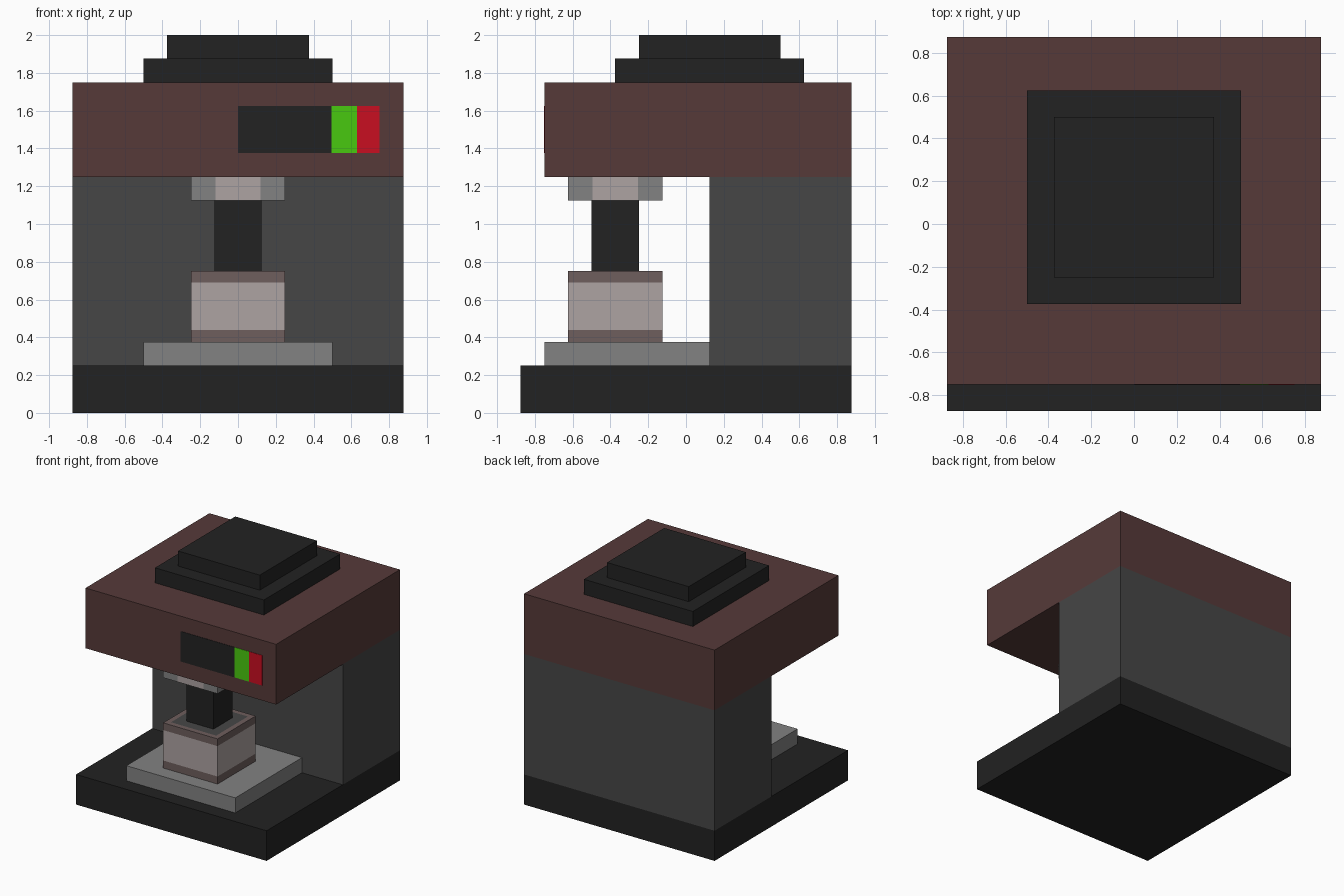
import bpy, bmesh
from mathutils import Vector

if "Cube" in bpy.data.objects:
    bpy.data.objects.remove(bpy.data.objects["Cube"])


def material(name, *rgb):
    """Flat material from 8-bit display values, converted to linear."""
    col = [((c / 255 + 0.055) / 1.055) ** 2.4 for c in rgb] + [1]
    m = bpy.data.materials.new(name)
    m.use_nodes = True
    m.diffuse_color = col
    m.node_tree.nodes["Principled BSDF"].inputs["Base Color"].default_value = col
    return m


black = material("black", 34, 34, 34)
brown = material("dark brown", 86, 58, 57)
wall = material("dark grey", 70, 70, 70)
steel = material("steel grey", 130, 130, 130)
cream = material("pale cream", 173, 163, 162)
band = material("muted brown", 110, 94, 93)
green = material("green", 73, 201, 16)
red = material("red", 201, 14, 33)


def block(name, x, y, z, *mats, cuts=(), inset=0, rule=None):
    """Box from ranges; cut along (axis, position) planes and paint by rule."""
    bm = bmesh.new()
    bmesh.ops.create_cube(bm, size=1)
    for v in bm.verts:
        v.co = Vector([lo + (hi - lo) * (c + 0.5)
                       for c, (lo, hi) in zip(v.co, (x, y, z))])
    for axis, pos in cuts:
        normal, point = Vector(), Vector()
        normal[axis], point[axis] = 1, pos
        bmesh.ops.bisect_plane(bm, geom=bm.verts[:] + bm.edges[:] + bm.faces[:],
                               plane_co=point, plane_no=normal)
    bm.normal_update()
    if rule:
        for f in bm.faces:
            f.material_index = rule(f.calc_center_median(), f.normal)
    if inset:
        top = [f for f in bm.faces if f.normal.z > 0.9]
        bmesh.ops.inset_region(bm, faces=top, thickness=inset)
        for f in top:
            f.material_index = len(mats) - 1
    mesh = bpy.data.meshes.new(name)
    bm.to_mesh(mesh)
    bm.free()
    for m in mats:
        mesh.materials.append(m)
    obj = bpy.data.objects.new(name, mesh)
    bpy.context.collection.objects.link(obj)
    return obj


full, half, mid = (-0.875, 0.875), (-0.5, 0.5), (-0.25, 0.25)
cup_y, cup_c = (-0.625, -0.125), -0.375

# Body
block("base", full, full, (0, 0.25), black)
block("back_column", full, (0.125, 0.875), (0.25, 1.25), wall)
block("head", full, (-0.75, 0.875), (1.25, 1.75), brown)

# Stepped lid
block("lid_lower", half, (-0.375, 0.625), (1.75, 1.875), black)
block("lid_upper", (-0.375, 0.375), (-0.25, 0.5), (1.875, 2), black)

# Drip tray
block("tray", half, (-0.75, 0.125), (0.25, 0.375), steel)

# Cup with a band at top and bottom and a dark opening
block("cup", mid, cup_y, (0.375, 0.75), cream, band, wall,
      cuts=[(2, 0.4375), (2, 0.69)], inset=0.06,
      rule=lambda c, n: int(abs(n.z) > 0.9 or abs(c.z - 0.5625) > 0.13))

# Pouring column
block("stream", (-0.125, 0.125), (-0.5, -0.25), (0.75, 1.125), black)

# Nozzle with a pale patch in the middle of each side
s = 0.12
block("nozzle", mid, cup_y, (1.125, 1.25), steel, cream,
      cuts=[(0, -s), (0, s), (1, cup_c - s), (1, cup_c + s)],
      rule=lambda c, n: int(abs(n.z) < 0.5 and (
          abs(c.x) < s if abs(n.y) > 0.5 else abs(c.y - cup_c) < s)))

# Control panel plates
for name, x, mat in (("display", (0, 0.495), black),
                     ("green_button", (0.495, 0.63), green),
                     ("red_button", (0.63, 0.75), red)):
    block(name, x, (-0.753, -0.75), (1.375, 1.625), mat)
